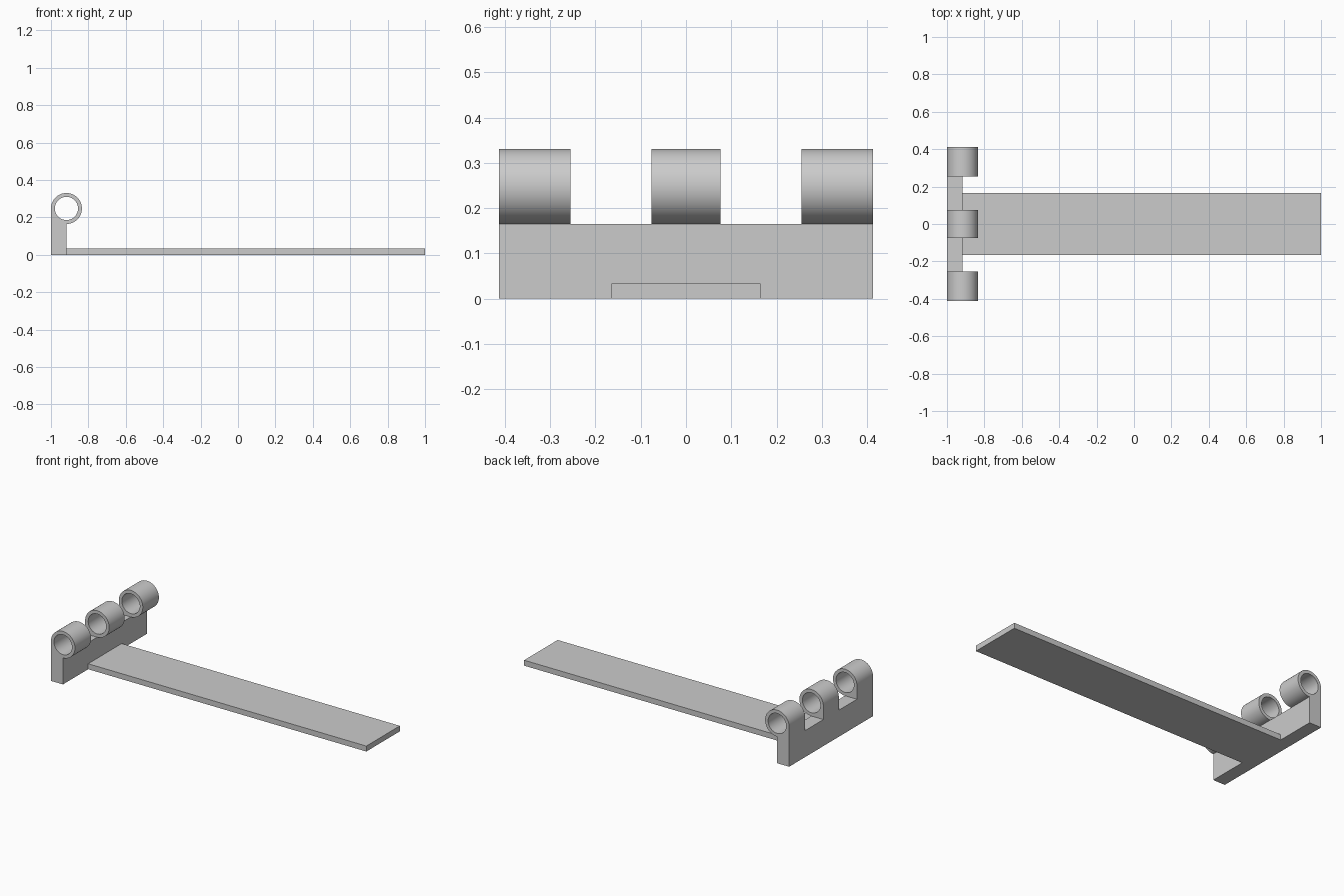
import bpy
import bmesh
from math import cos, sin, pi, radians

cube = bpy.data.objects.get("Cube")
if cube:
    bpy.data.objects.remove(cube, do_unlink=True)

grey = bpy.data.materials.new("light grey")
grey.use_nodes = True
colour = (0.6, 0.6, 0.6, 1)
grey.diffuse_color = colour
grey.node_tree.nodes["Principled BSDF"].inputs["Base Color"].default_value = colour

# Shared dimensions
R, BORE = 0.0827, 0.062
HALF_WIDTH = 0.413
PIN_X, PIN_Z = R - 1, 0.248
WALL_TOP = PIN_Z - R
SEGMENTS = 64


def finish(name, bm):
    bmesh.ops.recalc_face_normals(bm, faces=bm.faces)
    mesh = bpy.data.meshes.new(name)
    bm.to_mesh(mesh)
    bm.free()
    mesh.materials.append(grey)
    obj = bpy.data.objects.new(name, mesh)
    bpy.context.collection.objects.link(obj)
    return obj


def box(name, low, high):
    bm = bmesh.new()
    bmesh.ops.create_cube(bm, size=1)
    for v in bm.verts:
        for i in range(3):
            v.co[i] = high[i] if v.co[i] > 0 else low[i]
    return finish(name, bm)


def knuckle(name, y0, y1):
    """Hollow barrel whose lower rear quarter is squared off onto the wall."""
    bm = bmesh.new()
    rings = []
    for i in range(SEGMENTS):
        a = 2 * pi * i / SEGMENTS
        c, s = cos(a), sin(a)
        squared = SEGMENTS // 2 <= i <= SEGMENTS * 3 // 4
        outer = R / max(abs(c), abs(s)) if squared else R
        rings.append([bm.verts.new((PIN_X + r * c, y, PIN_Z + r * s))
                      for r, y in ((outer, y0), (outer, y1), (BORE, y1), (BORE, y0))])
    for i, here in enumerate(rings):
        after = rings[(i + 1) % SEGMENTS]
        for k in range(4):
            n = (k + 1) % 4
            bm.faces.new((here[k], here[n], after[n], after[k]))
    obj = finish(name, bm)
    bpy.ops.object.select_all(action='DESELECT')
    obj.select_set(True)
    bpy.context.view_layer.objects.active = obj
    bpy.ops.object.shade_smooth_by_angle(angle=radians(30))


# Flat strap and upright hinge wall
box("strap", (PIN_X, -0.165, 0), (1, 0.165, 0.034))
box("hinge_wall", (-1, -HALF_WIDTH, 0), (PIN_X, HALF_WIDTH, WALL_TOP))

# Three hinge barrels
knuckle("front_knuckle", -HALF_WIDTH, -0.255)
knuckle("middle_knuckle", -0.076, 0.076)
knuckle("back_knuckle", 0.255, HALF_WIDTH)
